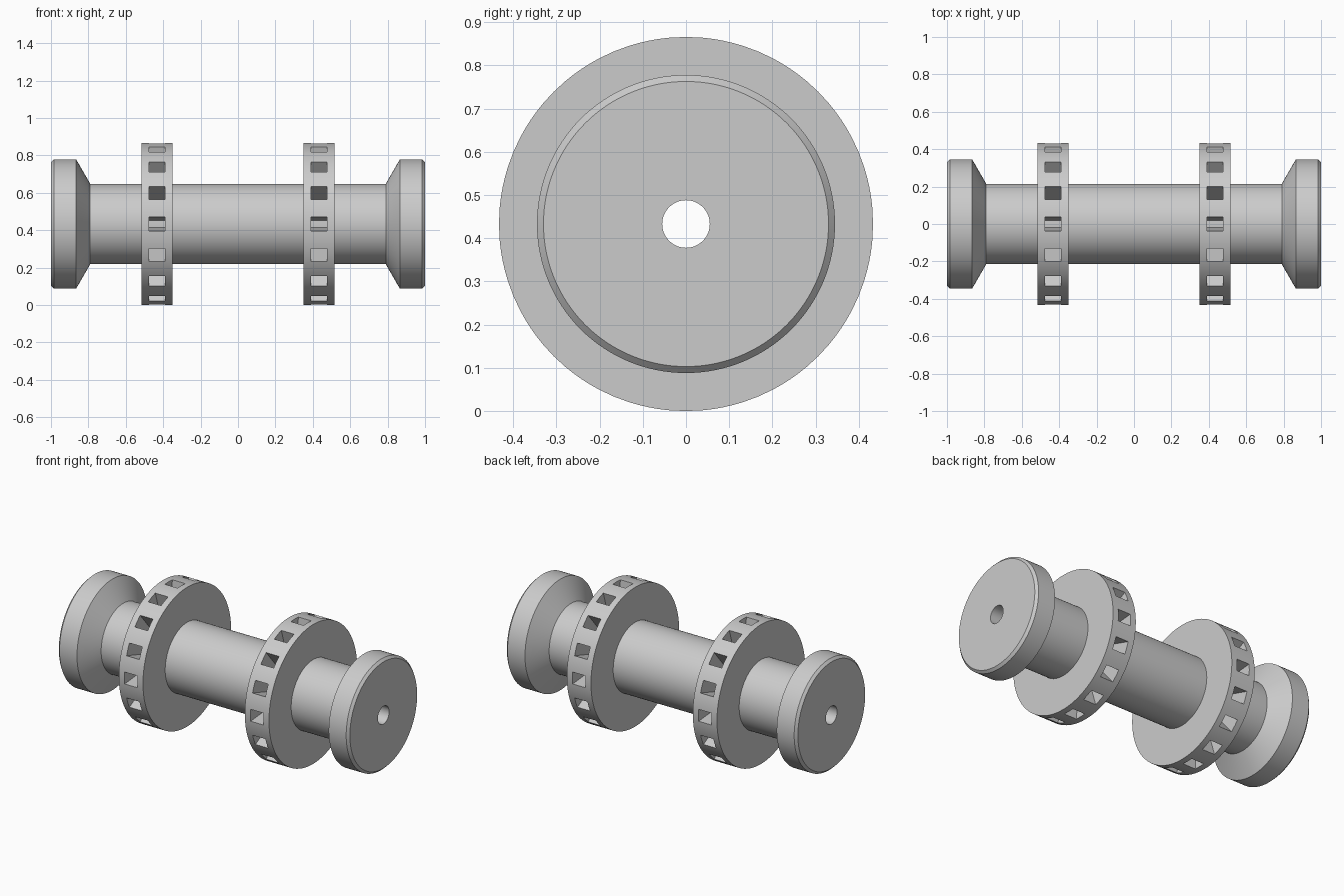
import bpy, bmesh, math

if "Cube" in bpy.data.objects:
    bpy.data.objects.remove(bpy.data.objects["Cube"], do_unlink=True)

WHEEL_R, AXLE_R, BORE_R = 0.433, 0.215, 0.055
POCKETS = 16

grey = bpy.data.materials.new("plain grey")
grey.use_nodes = True
grey.diffuse_color = (0.6, 0.6, 0.6, 1)
grey.node_tree.nodes["Principled BSDF"].inputs["Base Color"].default_value = (0.6, 0.6, 0.6, 1)


def lathe(profile, angles, closed):
    """Revolve (x, radius) points about the x axis; faces come back by (segment, row)."""
    bm = bmesh.new()
    rings = [[bm.verts.new((x, -r * math.cos(a), r * math.sin(a))) for x, r in profile]
             for a in angles]
    rows = len(profile) if closed else len(profile) - 1
    faces = {}
    for s, ring in enumerate(rings):
        nxt = rings[(s + 1) % len(rings)]
        for k in range(rows):
            j = (k + 1) % len(profile)
            faces[s, k] = bm.faces.new((ring[k], ring[j], nxt[j], nxt[k]))
    bmesh.ops.recalc_face_normals(bm, faces=bm.faces[:])
    return bm, faces


def finish(bm, name, x=0):
    mesh = bpy.data.meshes.new(name)
    bm.to_mesh(mesh)
    bm.free()
    mesh.materials.append(grey)
    obj = bpy.data.objects.new(name, mesh)
    obj.location = (x, 0, WHEEL_R)
    bpy.context.collection.objects.link(obj)
    mesh.shade_smooth()
    mesh.set_sharp_from_angle(angle=math.radians(25))


# Axle with flared, chamfered end caps and a bore running right through
half = [(0.79, AXLE_R), (0.865, 0.345), (0.985, 0.345), (1.0, 0.33), (1.0, BORE_R)]
profile = [(-x, r) for x, r in reversed(half)] + half
bm, _ = lathe(profile, [math.tau * i / 128 for i in range(128)], True)
finish(bm, "axle_with_end_caps")

# Wheels with radial pockets sunk into the rim down to the axle
pitch = math.tau / POCKETS
pocket_half = math.radians(4.9)
steps = [-pocket_half, 0] + [pocket_half + (pitch - 2 * pocket_half) * i / 4 for i in range(4)]
angles = [p * pitch + a for p in range(POCKETS) for a in steps]
wheel = [(-0.083, 0.2), (-0.083, WHEEL_R), (-0.044, WHEEL_R),
         (0.044, WHEEL_R), (0.083, WHEEL_R), (0.083, 0.2)]

for name, x in (("right_wheel", -0.433), ("left_wheel", 0.433)):
    bm, faces = lathe(wheel, angles, False)
    openings = [f for (s, k), f in faces.items() if k == 2 and s % len(steps) < 2]
    result = bmesh.ops.extrude_face_region(bm, geom=openings)
    bmesh.ops.delete(bm, geom=[f for f in openings if f.is_valid], context='FACES')
    for v in result["geom"]:
        if isinstance(v, bmesh.types.BMVert):
            v.co.yz = v.co.yz * ((AXLE_R + 0.002) / WHEEL_R)
    finish(bm, name, x)
